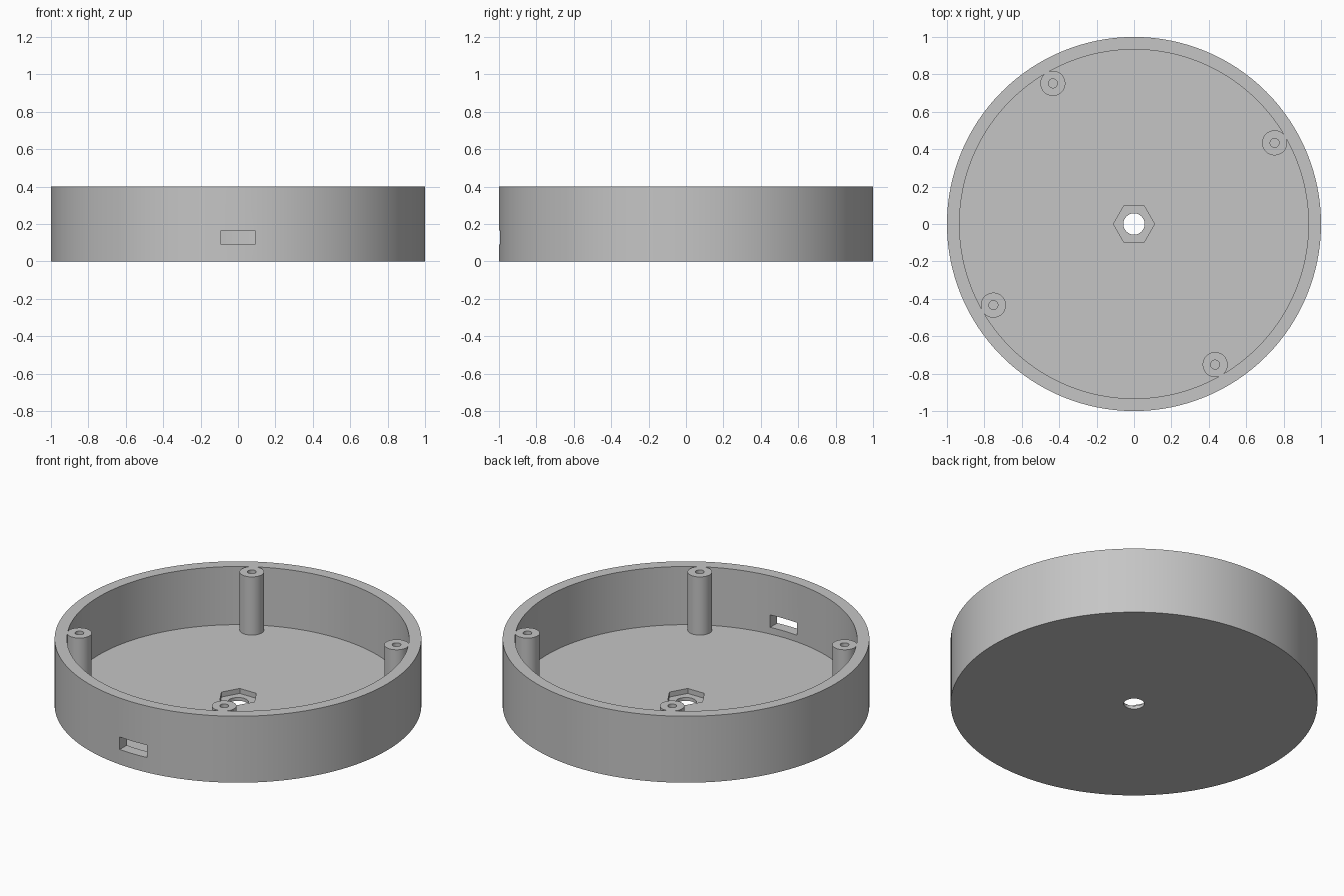
import bpy, bmesh, math

cube = bpy.data.objects.get("Cube")
if cube:
    bpy.data.objects.remove(cube, do_unlink=True)

HEIGHT, FLOOR = 0.40, 0.05
INNER_RADIUS = 0.933
OVER = 0.05  # cutters poke past the surface by this much

grey = bpy.data.materials.new("light_grey_plastic")
grey.use_nodes = True
grey.diffuse_color = (0.56, 0.56, 0.56, 1)
grey.node_tree.nodes["Principled BSDF"].inputs["Base Color"].default_value = grey.diffuse_color


def prism(name, outline, z0, z1):
    """Closed solid made by raising a flat outline from z0 to z1."""
    bm = bmesh.new()
    base = bm.faces.new([bm.verts.new((x, y, z0)) for x, y in outline])
    raised = bmesh.ops.extrude_face_region(bm, geom=[base])["geom"]
    top = [v for v in raised if isinstance(v, bmesh.types.BMVert)]
    bmesh.ops.translate(bm, verts=top, vec=(0, 0, z1 - z0))
    bmesh.ops.recalc_face_normals(bm, faces=bm.faces)
    mesh = bpy.data.meshes.new(name)
    bm.to_mesh(mesh)
    bm.free()
    mesh.materials.append(grey)
    obj = bpy.data.objects.new(name, mesh)
    bpy.context.collection.objects.link(obj)
    return obj


def ring(radius, sides, cx=0, cy=0):
    steps = [math.tau * i / sides for i in range(sides)]
    return [(cx + radius * math.cos(a), cy + radius * math.sin(a)) for a in steps]


def combine(target, tool, operation):
    mod = target.modifiers.new(tool.name, "BOOLEAN")
    mod.solver = "EXACT"
    mod.operation = operation
    mod.object = tool
    bpy.context.view_layer.objects.active = target
    bpy.ops.object.modifier_apply(modifier=mod.name)
    bpy.data.objects.remove(tool, do_unlink=True)


# Round tray with a thin floor
tray = prism("round_tray", ring(1, 128), 0, HEIGHT)
cavity = prism("cavity", ring(INNER_RADIUS, 128), FLOOR, HEIGHT + OVER)
combine(tray, cavity, "DIFFERENCE")

# Hexagonal nut recess and central bore
combine(tray, prism("nut_recess", ring(0.11, 6), 0.02, FLOOR + OVER), "DIFFERENCE")
combine(tray, prism("centre_bore", ring(0.057, 32), -OVER, FLOOR + OVER), "DIFFERENCE")

# Cable slot through the front wall
slot = [(-0.09, -1.1), (0.09, -1.1), (0.09, -0.85), (-0.09, -0.85)]
combine(tray, prism("cable_slot", slot, 0.09, 0.165), "DIFFERENCE")

# Four hollow screw posts against the wall
for i in range(4):
    angle = math.radians(30 + 90 * i)
    cx, cy = 0.868 * math.cos(angle), 0.868 * math.sin(angle)
    post = prism("screw_post", ring(0.067, 48, cx, cy), FLOOR - 0.02, HEIGHT)
    combine(tray, post, "UNION")
    hole = prism("screw_hole", ring(0.024, 24, cx, cy), FLOOR, HEIGHT + OVER)
    combine(tray, hole, "DIFFERENCE")

# Smooth curved walls, crisp rims
bpy.ops.object.select_all(action="DESELECT")
tray.select_set(True)
bpy.context.view_layer.objects.active = tray
bpy.ops.object.shade_smooth_by_angle(angle=math.radians(30))
